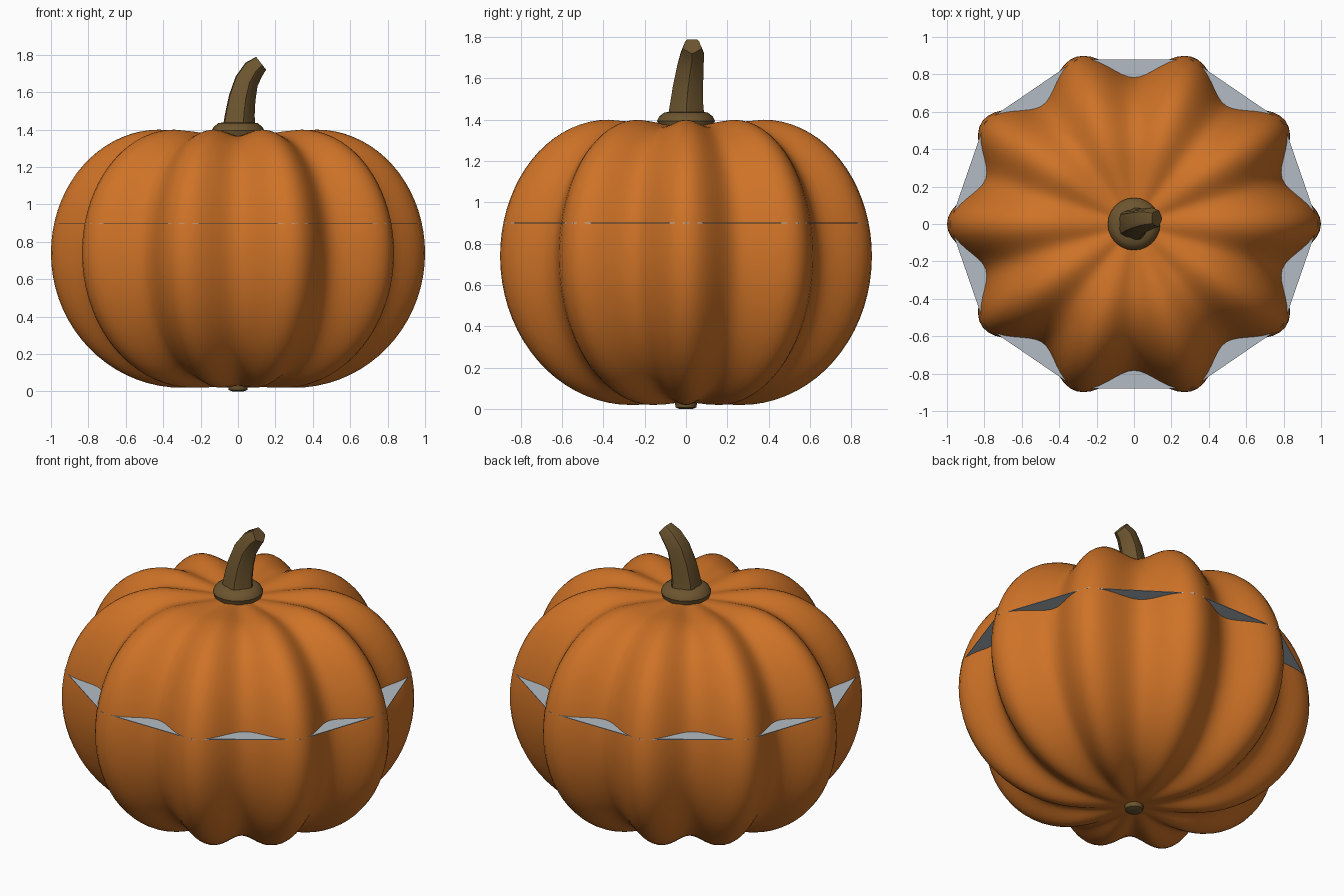
import bpy, bmesh, math
from mathutils import Vector, Matrix

if "Cube" in bpy.data.objects:
    bpy.data.objects.remove(bpy.data.objects["Cube"])

def material(name, rgb):
    m = bpy.data.materials.new(name)
    m.diffuse_color = (*rgb, 1)
    m.use_nodes = True
    m.node_tree.nodes["Principled BSDF"].inputs["Base Color"].default_value = m.diffuse_color
    return m

ORANGE = material("pumpkin orange", (0.62, 0.17, 0.02))
BROWN = material("stem brown", (0.15, 0.09, 0.028))
GREY = material("pale grey", (0.45, 0.50, 0.55))
RIBS, SQUASH, MID = 10, 0.94, 0.74

def build(name, rings, mat, smooth=True, caps=True):
    """Skin a list of closed rings of points."""
    bm = bmesh.new()
    loops = [[bm.verts.new(p) for p in ring] for ring in rings]
    n = len(loops[0])
    for a, b in zip(loops, loops[1:]):
        for i in range(n):
            j = (i + 1) % n
            bm.faces.new((a[i], a[j], b[j], b[i]))
    if caps:
        bm.faces.new(loops[0][::-1])
        bm.faces.new(loops[-1])
    me = bpy.data.meshes.new(name)
    bm.to_mesh(me)
    bm.free()
    me.materials.append(mat)
    ob = bpy.data.objects.new(name, me)
    bpy.context.collection.objects.link(ob)
    if smooth:
        bpy.ops.object.select_all(action='DESELECT')
        ob.select_set(True)
        bpy.context.view_layer.objects.active = ob
        bpy.ops.object.shade_smooth_by_angle(angle=math.radians(35))
    return ob

def circle(r, z, n=24):
    return [(r * math.cos(2 * math.pi * i / n), r * math.sin(2 * math.pi * i / n), z)
            for i in range(n)]

# Pumpkin: flattened profile, pulled in between ten ribs
profile = [(0.02, 0.035), (0.1, 0.03), (0.2, 0.022)]
STEPS = 36
for k in range(STEPS + 1):
    a = -math.pi / 2 + math.pi * k / STEPS
    flat, half = (0.3, 0.72) if a < 0 else (0.42, 0.66)
    profile.append((flat + (1 - flat) * math.cos(a), MID + half * math.sin(a)))
profile += [(0.32, 1.392), (0.22, 1.38), (0.13, 1.37), (0.02, 1.365)]

def rib_ring(r, z, n=160):
    ring = []
    for i in range(n):
        t = 2 * math.pi * i / n
        valley = (1 - math.cos(RIBS * t)) / 2
        q = r * (1 - 0.15 * valley)
        drop = 1 - 0.05 * valley * min(1, max(0, r - 0.1) / 0.3)
        ring.append((q * math.cos(t), SQUASH * q * math.sin(t), MID + (z - MID) * drop))
    return ring

build("pumpkin_body", [rib_ring(r, z) for r, z in profile], ORANGE)

# Thin ten-sided sheet bridging the grooves
def sheet_ring(z):
    return [(x, y * SQUASH, z) for x, y, z in circle(0.985, z, RIBS)]
build("groove_sheet", [sheet_ring(0.898), sheet_ring(0.902)], GREY, smooth=False)

# Collar and blossom end
build("stem_collar", [circle(r, z) for r, z in
      [(0.13, 1.36), (0.14, 1.395), (0.13, 1.415), (0.105, 1.435), (0.05, 1.442)]], BROWN)
build("blossom_end", [circle(r, z, 12) for r, z in
      [(0.03, 0.0), (0.05, 0.008), (0.055, 0.04)]], BROWN)

# Stem: ridged, tapering and bent to the right, with a slanted cut
def stem_ring(x, y, z, r, tilt):
    rot = Matrix.Rotation(math.radians(tilt), 3, 'Y')
    ring = []
    for i in range(20):
        t = 2 * math.pi * i / 20
        q = r * (1 + 0.08 * math.cos(5 * t))
        ring.append(Vector((x, y, z)) + rot @ Vector((q * math.cos(t), q * math.sin(t), 0)))
    return ring

build("stem", [stem_ring(*s) for s in [
    (0.0, 0.0, 1.40, 0.088, 0), (0.005, 0.003, 1.48, 0.078, 5),
    (0.018, 0.01, 1.57, 0.071, 12), (0.042, 0.02, 1.66, 0.063, 24),
    (0.082, 0.03, 1.725, 0.056, 38), (0.122, 0.03, 1.757, 0.043, 52)]], BROWN)
